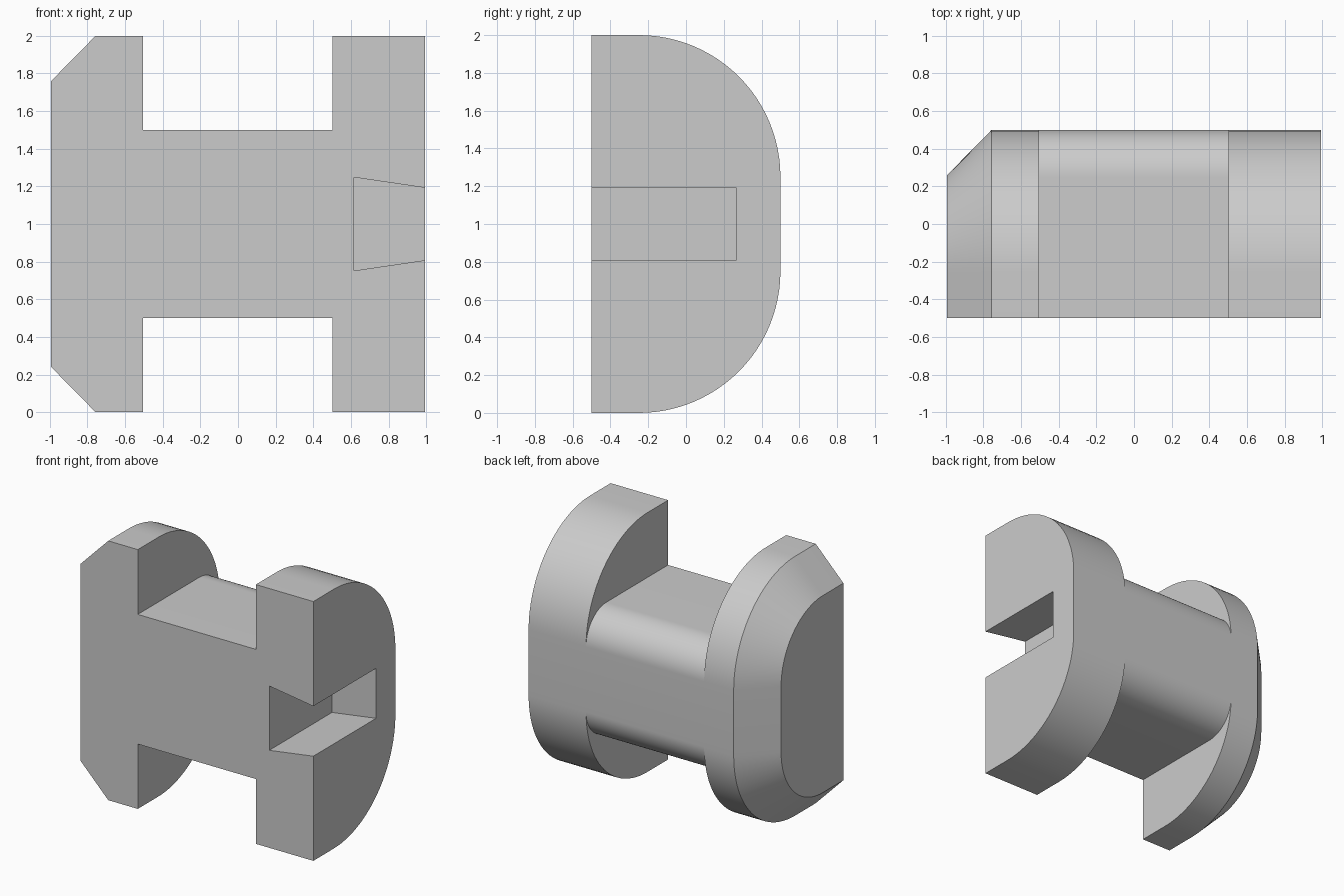
import bpy
import bmesh
from math import sin, cos, pi

if "Cube" in bpy.data.objects:
    bpy.data.objects.remove(bpy.data.objects["Cube"], do_unlink=True)

ARC = 24        # segments per rounded corner
FRONT = -0.5    # flat front plane
MID = 1.0       # height of the symmetry plane

grey = bpy.data.materials.new("plain grey")
grey.use_nodes = True
grey.diffuse_color = (0.6, 0.6, 0.6, 1)
grey.node_tree.nodes["Principled BSDF"].inputs["Base Color"].default_value = (0.6, 0.6, 0.6, 1)


def section(bm, x, half, back, r):
    """D-shaped section: flat front, two rounded corners at the back."""
    upper = [(FRONT, half)]
    for i in range(ARC + 1):
        a = pi / 2 * (1 - i / ARC)
        upper.append((back - r + r * cos(a), half - r + r * sin(a)))
    points = upper + [(y, -z) for y, z in reversed(upper)]
    return [bm.verts.new((x, y, MID + z)) for y, z in points]


def add_object(name, bm):
    bmesh.ops.remove_doubles(bm, verts=bm.verts, dist=1e-5)
    bmesh.ops.recalc_face_normals(bm, faces=bm.faces)
    mesh = bpy.data.meshes.new(name)
    bm.to_mesh(mesh)
    bm.free()
    mesh.materials.append(grey)
    obj = bpy.data.objects.new(name, mesh)
    bpy.context.collection.objects.link(obj)
    return obj


# Spool body: chamfered flange, narrow core and plain flange as one loft
full = (1.0, 0.5, 0.75)
core = (0.5, 0.5, 0.25)
chamfered = (0.76, 0.26, 0.51)
stations = [(-0.993, chamfered), (-0.757, full), (-0.505, full), (-0.505, core),
            (0.503, core), (0.503, full), (0.993, full)]
bm = bmesh.new()
rings = [section(bm, x, *shape) for x, shape in stations]
for a, b in zip(rings, rings[1:]):
    for i in range(len(a) - 1):
        bm.faces.new((a[i], a[i + 1], b[i + 1], b[i]))
bm.faces.new(rings[0])
bm.faces.new(rings[-1])
bm.faces.new([r[0] for r in rings] + [r[-1] for r in reversed(rings)])
body = add_object("spool_body", bm)

# Dovetail slot cutter, open to the front and the plain end
bm = bmesh.new()
outline = [(0.617, 0.248), (1.1, 0.177), (1.1, -0.177), (0.617, -0.248)]
near, far = [[bm.verts.new((x, y, MID + z)) for x, z in outline] for y in (-0.7, 0.265)]
bm.faces.new(near)
bm.faces.new(far)
for i in range(4):
    j = (i + 1) % 4
    bm.faces.new((near[i], near[j], far[j], far[i]))
cutter = add_object("slot_cutter", bm)
cutter.hide_render = True

# Cut the slot, then smooth the curved walls
bpy.context.view_layer.objects.active = body
body.select_set(True)
cut = body.modifiers.new("dovetail_slot", "BOOLEAN")
cut.operation = "DIFFERENCE"
cut.solver = "EXACT"
cut.object = cutter
bpy.ops.object.modifier_apply(modifier=cut.name)
bpy.data.objects.remove(cutter, do_unlink=True)
bpy.ops.object.shade_smooth_by_angle(angle=pi / 6)
